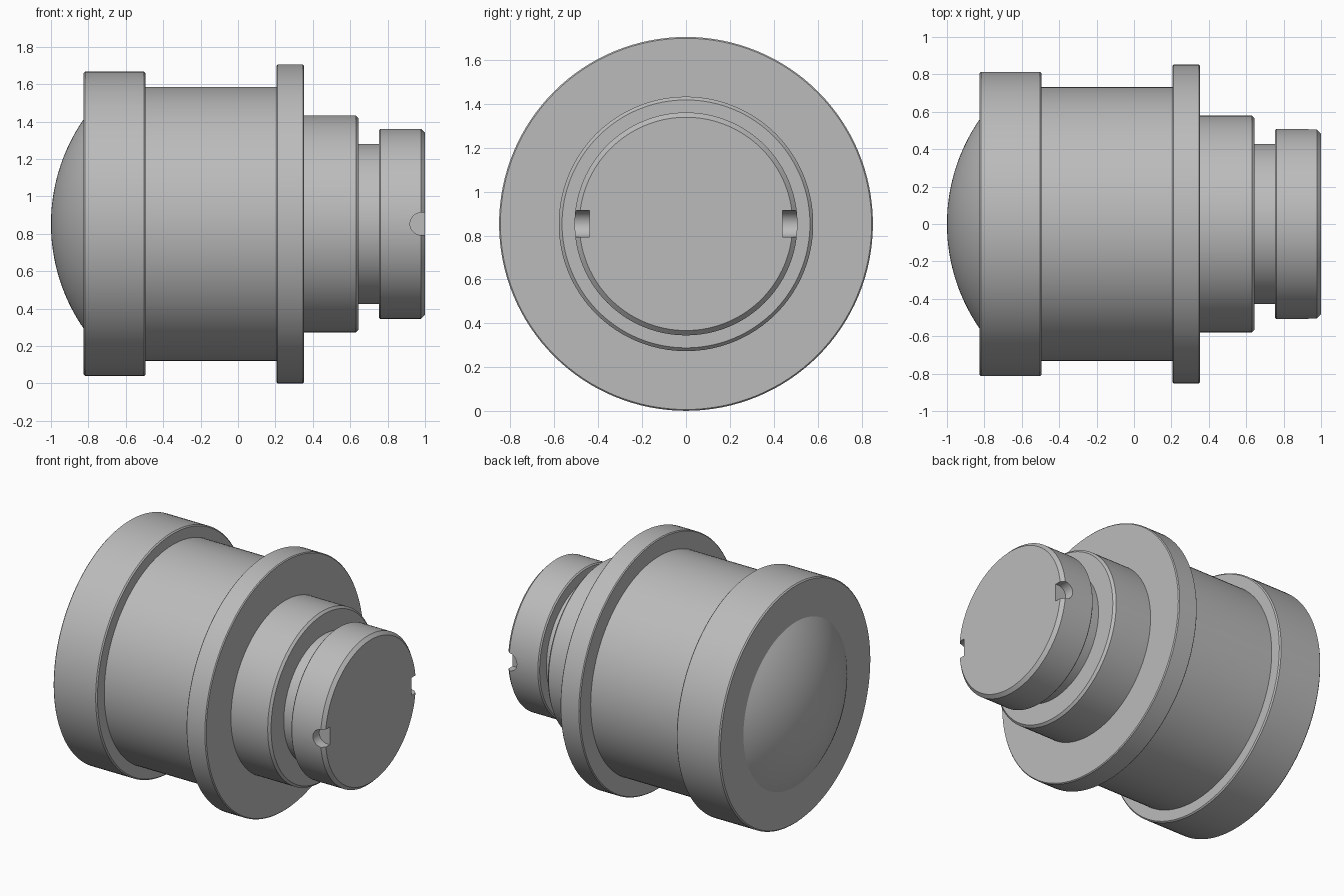
import bpy, bmesh, math

if "Cube" in bpy.data.objects:
    bpy.data.objects.remove(bpy.data.objects["Cube"], do_unlink=True)

AXIS_Z = 0.853
SEGMENTS = 128

grey = bpy.data.materials.new("plain grey")
grey.use_nodes = True
COLOUR = (0.5, 0.5, 0.5, 1)
grey.diffuse_color = COLOUR
grey.node_tree.nodes["Principled BSDF"].inputs["Base Color"].default_value = COLOUR


def finish(name, bm):
    mesh = bpy.data.meshes.new(name)
    bm.to_mesh(mesh)
    bm.free()
    mesh.materials.append(grey)
    obj = bpy.data.objects.new(name, mesh)
    obj.location.z = AXIS_Z
    bpy.context.collection.objects.link(obj)
    return obj


def smooth(obj):
    bpy.ops.object.select_all(action='DESELECT')
    obj.select_set(True)
    bpy.context.view_layer.objects.active = obj
    bpy.ops.object.shade_smooth_by_angle(angle=math.radians(30))


def lathe(name, profile):
    """Turn (x, radius) points, listed back to front, around the x axis."""
    bm = bmesh.new()
    rings = []
    for x, r in profile:
        angles = [math.tau * k / SEGMENTS for k in range(SEGMENTS)]
        rings.append([bm.verts.new((x, r * math.cos(a), r * math.sin(a))) for a in angles])
    for a, b in zip(rings, rings[1:]):
        for k in range(SEGMENTS):
            n = (k + 1) % SEGMENTS
            bm.faces.new((a[k], a[n], b[n], b[k]))
    bmesh.ops.remove_doubles(bm, verts=bm.verts, dist=1e-5)
    obj = finish(name, bm)
    smooth(obj)
    return obj


def collar(x0, x1, radius, inner0, inner1, bevel0, bevel1):
    """Profile of a disc with chamfered rims and flat end faces."""
    return [(x0, inner0), (x0, radius - bevel0), (x0 + bevel0, radius),
            (x1 - bevel1, radius), (x1, radius - bevel1), (x1, inner1)]


# Spherical dome at the closed end
base_r, height = 0.56, 0.175
sphere_r = (base_r ** 2 + height ** 2) / (2 * height)
sweep = math.asin(base_r / sphere_r)
arc = [sweep * i / 20 for i in range(21)]
lathe("dome", [(-1 + sphere_r * (1 - math.cos(t)), sphere_r * math.sin(t)) for t in arc])

# Stepped body
lathe("head_ring", collar(-0.825, -0.495, 0.814, base_r, 0.733, 0.008, 0.008))
lathe("barrel", [(-0.495, 0.733), (0.205, 0.733)])
lathe("flange", collar(0.205, 0.353, 0.852, 0.733, 0.58, 0.006, 0.006))
lathe("shoulder", [(0.353, 0.58), (0.63, 0.58), (0.645, 0.565), (0.645, 0.428)])
lathe("neck", [(0.645, 0.428), (0.753, 0.428)])

# End cap, notched on both sides
cap = lathe("end_cap", collar(0.753, 1.0, 0.508, 0, 0, 0.008, 0.022))
for side, y0, y1 in (("front", -0.6, -0.44), ("back", 0.44, 0.6)):
    bm = bmesh.new()
    half = [math.pi * (0.5 + i / 24) for i in range(25)]
    outline = [(0.98 + 0.06 * math.cos(t), 0.06 * math.sin(t)) for t in half]
    outline += [(1.1, -0.06), (1.1, 0.06)]
    face = bm.faces.new([bm.verts.new((x, y0, z)) for x, z in outline])
    grown = bmesh.ops.extrude_face_region(bm, geom=[face])["geom"]
    moved = [v for v in grown if isinstance(v, bmesh.types.BMVert)]
    bmesh.ops.translate(bm, verts=moved, vec=(0, y1 - y0, 0))
    bmesh.ops.recalc_face_normals(bm, faces=bm.faces)
    cutter = finish(side + "_notch_cutter", bm)
    smooth(cutter)
    cutter.hide_render = True
    cutter.hide_set(True)
    cut = cap.modifiers.new(side + "_notch", 'BOOLEAN')
    cut.operation = 'DIFFERENCE'
    cut.solver = 'EXACT'
    cut.object = cutter
    bpy.context.view_layer.objects.active = cap
    bpy.ops.object.modifier_apply(modifier=cut.name)
    bpy.data.objects.remove(cutter, do_unlink=True)
smooth(cap)
